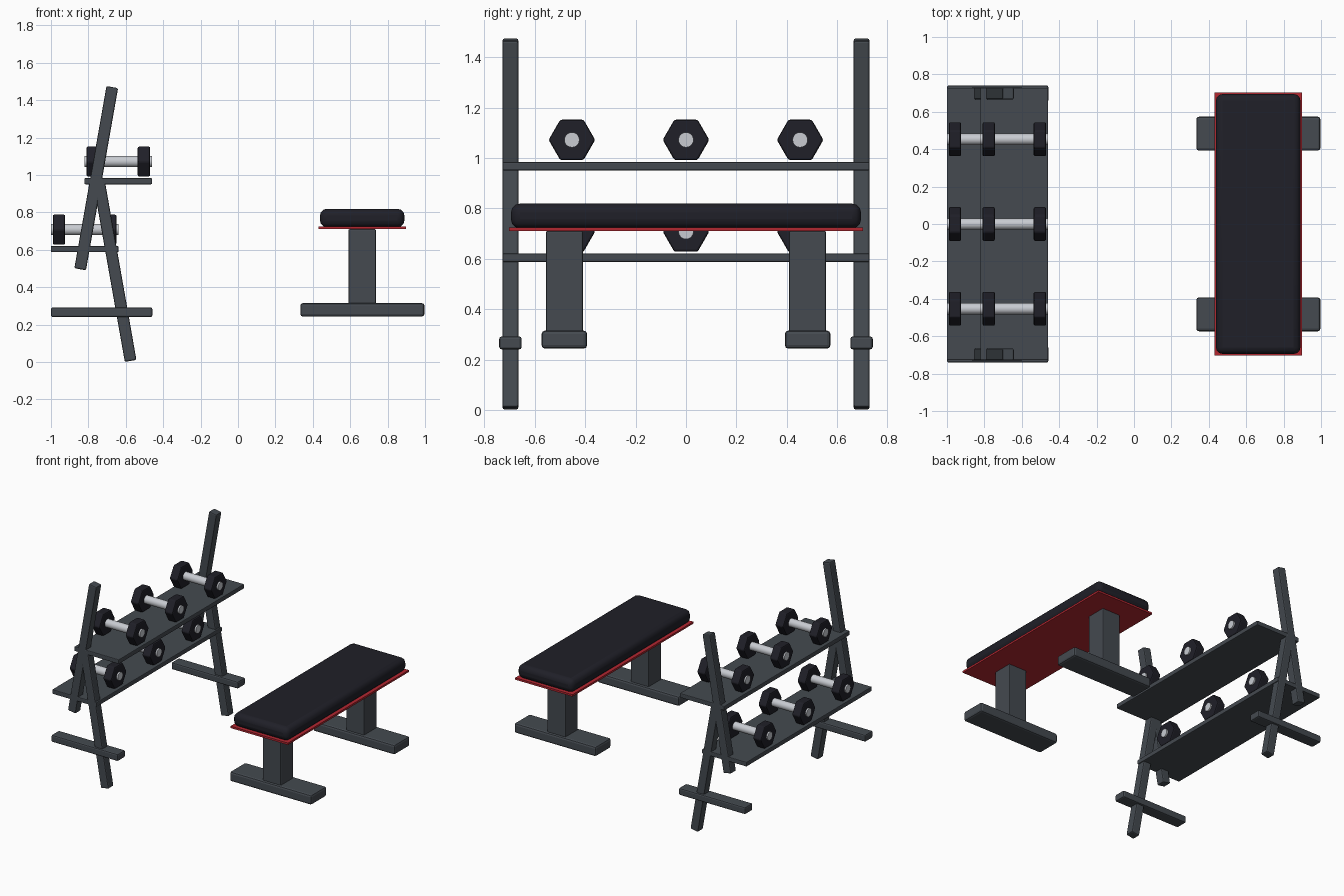
import bpy
import bmesh
from math import radians
from mathutils import Matrix

default = bpy.data.objects.get("Cube")
if default:
    bpy.data.objects.remove(default, do_unlink=True)


def material(name, rgb):
    mat = bpy.data.materials.new(name)
    mat.use_nodes = True
    colour = (*rgb, 1)
    mat.diffuse_color = colour
    mat.node_tree.nodes["Principled BSDF"].inputs["Base Color"].default_value = colour
    return mat


STEEL = material("slate grey", (0.058, 0.068, 0.08))
RUBBER = material("near black", (0.014, 0.014, 0.021))
RED = material("red", (0.45, 0.02, 0.03))
CHROME = material("silver", (0.58, 0.6, 0.64))


def finish(name, bm, mat, location, bevel, segments, smooth=False):
    """Turn a bmesh into an object with a bevelled edge."""
    mesh = bpy.data.meshes.new(name)
    bm.to_mesh(mesh)
    bm.free()
    mesh.materials.append(mat)
    obj = bpy.data.objects.new(name, mesh)
    bpy.context.collection.objects.link(obj)
    obj.location = location
    if bevel:
        mod = obj.modifiers.new("Bevel", "BEVEL")
        mod.width = bevel
        mod.segments = segments
        mod.limit_method = "ANGLE"
    if smooth:
        bpy.ops.object.select_all(action="DESELECT")
        obj.select_set(True)
        bpy.context.view_layer.objects.active = obj
        bpy.ops.object.shade_smooth_by_angle(angle=radians(35))
    return obj


def box(name, mat, centre, size, bevel=0.008, segments=2, smooth=False):
    bm = bmesh.new()
    bmesh.ops.create_cube(bm, size=1)
    bmesh.ops.scale(bm, vec=size, verts=bm.verts)
    return finish(name, bm, mat, centre, bevel, segments, smooth)


def rod(name, mat, centre, radius, length, sides, bevel=0, smooth=False):
    """Prism or cylinder lying along x."""
    bm = bmesh.new()
    bmesh.ops.create_cone(bm, cap_ends=True, segments=sides, radius1=radius,
                          radius2=radius, depth=length,
                          matrix=Matrix.Rotation(radians(90), 4, "Y"))
    return finish(name, bm, mat, centre, bevel, 2, smooth)


def dumbbell(level, x, y, z):
    rod(level + "_dumbbell_handle", CHROME, (x, y, z), 0.03, 0.362, 20, smooth=True)
    for side in (-1, 1):
        rod(level + "_dumbbell_head", RUBBER, (x + side * 0.137, y, z),
            0.0925, 0.066, 6, bevel=0.008)


# Rack: crossed uprights and floor bar at each end
for end, y in (("front", -0.697), ("back", 0.697)):
    upper = box(end + "_upper_upright", STEEL, (-0.758, y, 0.983), (0.063, 0.063, 0.989))
    upper.rotation_euler.y = radians(10)
    lower = box(end + "_lower_upright", STEEL, (-0.66, y, 0.493), (0.063, 0.063, 0.989))
    lower.rotation_euler.y = radians(-10)
    box(end + "_rack_foot", STEEL, (-0.729, y, 0.266), (0.542, 0.089, 0.052), 0.01)

# Rack: shelves, each with three dumbbells
for level, x, shelf_z, bell_z in (("upper", -0.64, 0.967, 1.072),
                                  ("lower", -0.82, 0.604, 0.708)):
    box(level + "_shelf", STEEL, (x, 0, shelf_z), (0.362, 1.456, 0.033), 0.005)
    for y in (-0.453, 0, 0.453):
        dumbbell(level, x, y, bell_z)

# Bench: pad, red backing board, legs and feet
box("bench_pad", RUBBER, (0.664, 0, 0.77), (0.452, 1.39, 0.098), 0.036, 3, smooth=True)
box("bench_board", RED, (0.664, 0, 0.717), (0.466, 1.404, 0.014), 0)
for end, y in (("front", -0.483), ("back", 0.483)):
    box(end + "_bench_leg", STEEL, (0.664, y, 0.507), (0.147, 0.147, 0.406), 0.006)
    box(end + "_bench_foot", STEEL, (0.665, y, 0.279), (0.664, 0.181, 0.072), 0.014)
